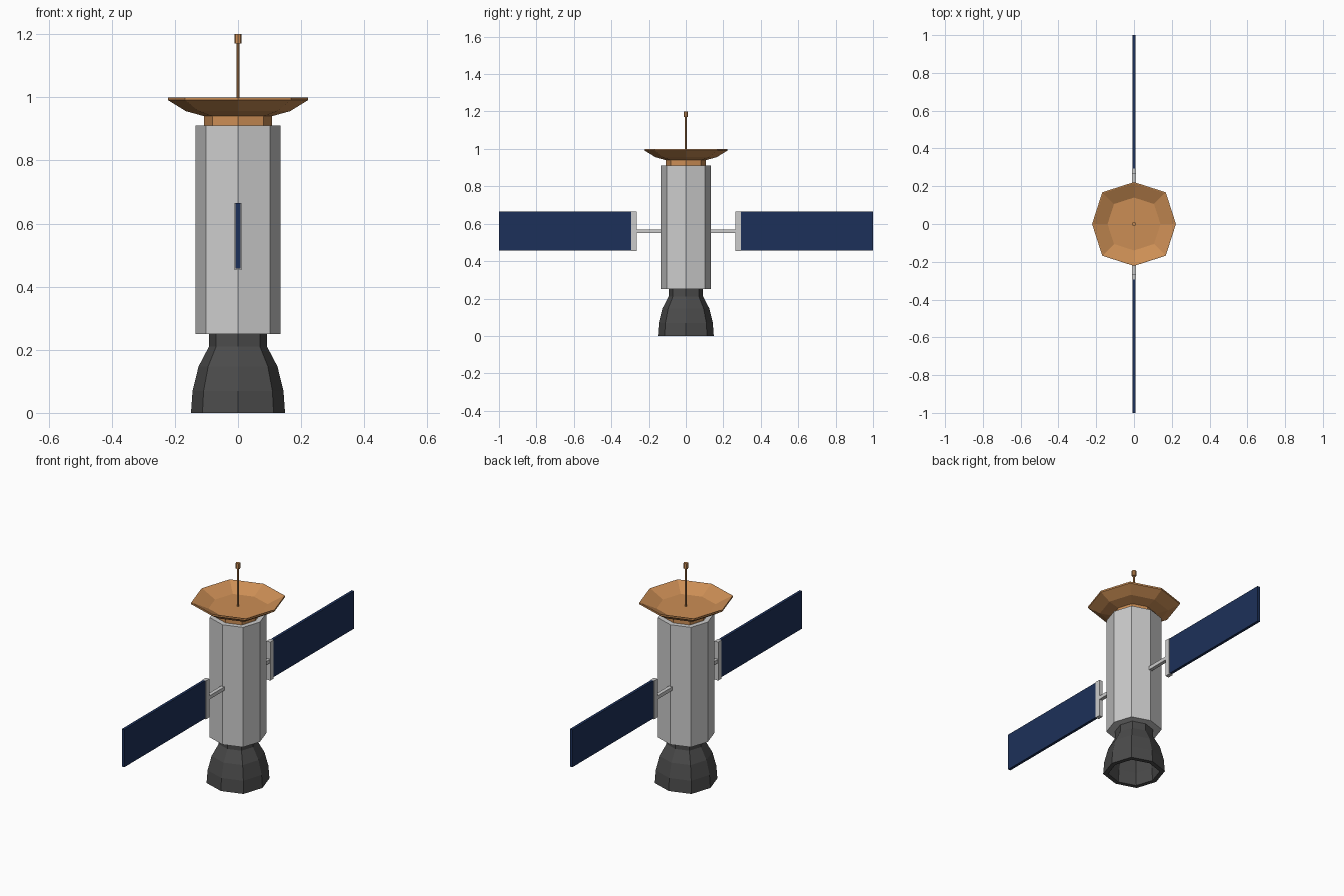
import bpy, bmesh
from math import cos, sin, pi

if "Cube" in bpy.data.objects:
    bpy.data.objects.remove(bpy.data.objects["Cube"])


def material(name, rgb):
    m = bpy.data.materials.new(name)
    m.diffuse_color = (*rgb, 1)
    m.use_nodes = True
    m.node_tree.nodes["Principled BSDF"].inputs["Base Color"].default_value = m.diffuse_color
    return m


COPPER = material("copper", (0.60, 0.27, 0.09))
DARK = material("dark_metal", (0.07, 0.07, 0.07))
BLUE = material("panel_blue", (0.012, 0.03, 0.10))


def finish(name, bm, mat):
    bmesh.ops.recalc_face_normals(bm, faces=bm.faces[:])
    mesh = bpy.data.meshes.new(name)
    bm.to_mesh(mesh)
    bm.free()
    if mat:
        mesh.materials.append(mat)
    ob = bpy.data.objects.new(name, mesh)
    bpy.context.collection.objects.link(ob)
    return ob


def octagon_turned(name, profile, mat=None, diagonal=1.07):
    """Sweep (radius, z) pairs round z in 8 steps and cap both ends.
    The diagonal corners sit slightly further out than the axis corners."""
    bm = bmesh.new()
    rings = []
    for r, z in profile:
        ring = []
        for i in range(8):
            k = r * (diagonal if i % 2 else 1.0)
            ring.append(bm.verts.new((k * cos(i * pi / 4), k * sin(i * pi / 4), z)))
        rings.append(ring)
    for a, b in zip(rings, rings[1:]):
        for i in range(8):
            j = (i + 1) % 8
            bm.faces.new((a[i], a[j], b[j], b[i]))
    bm.faces.new(rings[0])
    bm.faces.new(rings[-1])
    return finish(name, bm, mat)


def box(name, x, y, z, mat=None):
    """Box from (min, max) ranges on each axis."""
    bm = bmesh.new()
    bmesh.ops.create_cube(bm, size=1)
    for v in bm.verts:
        v.co = [r[0] + (c + 0.5) * (r[1] - r[0]) for c, r in zip(v.co, (x, y, z))]
    return finish(name, bm, mat)


# Main hull
octagon_turned("hull", [(0.134, 0.25), (0.134, 0.91)])

# Hollow engine bell: outside from the top down, then back up the inside
octagon_turned("engine_bell", [
    (0.092, 0.25), (0.092, 0.21), (0.125, 0.147), (0.144, 0.07), (0.149, 0.0),
    (0.125, 0.0), (0.120, 0.07), (0.102, 0.14), (0.070, 0.20)], DARK)

# Dish neck and dish: outside up to the rim, then down to the floor
octagon_turned("dish_neck", [(0.107, 0.91), (0.107, 0.941)], COPPER)
octagon_turned("dish", [
    (0.107, 0.94), (0.165, 0.956), (0.222, 0.991), (0.222, 1.0),
    (0.217, 1.0), (0.140, 0.96)], COPPER)

# Antenna mast and tip
octagon_turned("antenna_mast", [(0.0045, 0.955), (0.0045, 1.17)], COPPER)
octagon_turned("antenna_tip", [(0.011, 1.17), (0.011, 1.20)], COPPER)

# Solar wings on both sides
for side, s in (("left", -1), ("right", 1)):
    def span(a, b):
        return tuple(sorted((s * a, s * b)))
    box(side + "_arm", (-0.010, 0.010), span(0.11, 0.27), (0.55, 0.57))
    box(side + "_bracket", (-0.011, 0.011), span(0.265, 0.295), (0.453, 0.665))
    box(side + "_solar_panel", (-0.0075, 0.0075), span(0.29, 1.0), (0.458, 0.665), BLUE)
